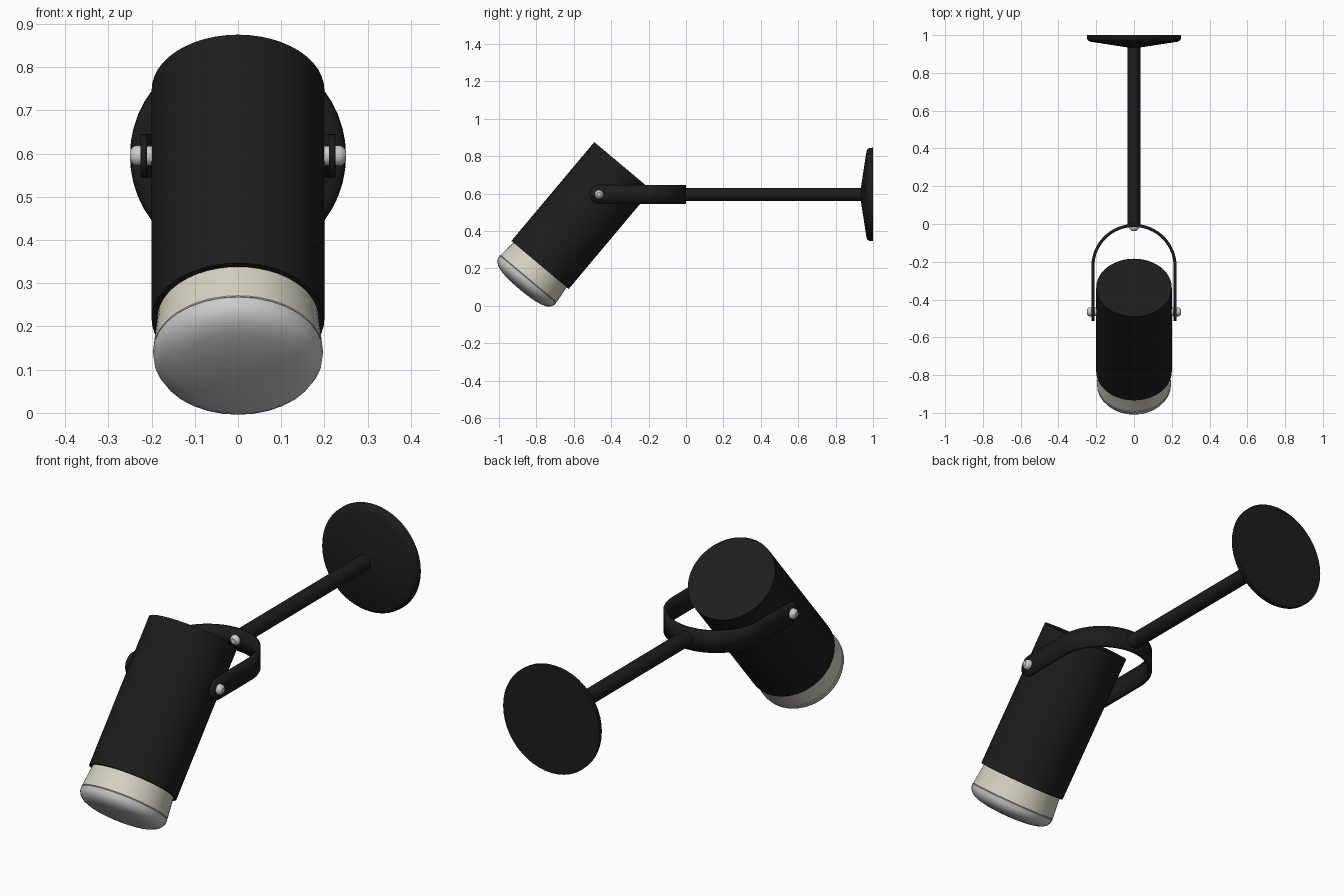
import bpy, bmesh
from math import sin, cos, pi, radians
from mathutils import Matrix, Vector

if "Cube" in bpy.data.objects:
    bpy.data.objects.remove(bpy.data.objects["Cube"])


def material(name, rgb):
    m = bpy.data.materials.new(name)
    m.diffuse_color = (*rgb, 1)
    m.use_nodes = True
    m.node_tree.nodes["Principled BSDF"].inputs["Base Color"].default_value = m.diffuse_color
    return m


black = material("black_paint", (0.012, 0.012, 0.012))
cream = material("cream_ring", (0.66, 0.65, 0.53))


def finish(name, bm, mat=None, angle=35):
    bmesh.ops.recalc_face_normals(bm, faces=bm.faces)
    me = bpy.data.meshes.new(name)
    bm.to_mesh(me)
    bm.free()
    ob = bpy.data.objects.new(name, me)
    bpy.context.collection.objects.link(ob)
    if mat:
        me.materials.append(mat)
    bpy.ops.object.select_all(action='DESELECT')
    ob.select_set(True)
    bpy.context.view_layer.objects.active = ob
    bpy.ops.object.shade_smooth_by_angle(angle=radians(angle))
    return ob


def lathe(name, profile, frame, mat=None, seg=48, angle=35):
    """Turn (radius, height) points about the local z axis; ends are capped."""
    bm = bmesh.new()
    rings = [[bm.verts.new(frame @ Vector((r * cos(2 * pi * i / seg), r * sin(2 * pi * i / seg), h)))
              for i in range(seg)] for r, h in profile]
    for a, b in zip(rings, rings[1:]):
        for i in range(seg):
            j = (i + 1) % seg
            bm.faces.new((a[i], a[j], b[j], b[i]))
    bm.faces.new(rings[0])
    bm.faces.new(rings[-1])
    return finish(name, bm, mat, angle)


Z = 0.595       # height of rod and pivots
PIVOT_Y = -0.465

# Tilted lamp head: local z runs from the top cap toward the lens
head = Matrix.Translation((0, -0.337, 0.7465)) @ Matrix.Rotation(radians(140), 4, 'X')
lathe("lamp_body", [(0.2, 0), (0.2, 0.69), (0.186, 0.69), (0.186, 0.67)], head, black)
lathe("lens_ring", [(0.186, 0.66), (0.187, 0.70), (0.196, 0.785), (0.19, 0.79)], head, cream)
lathe("lens", [(0.19, 0.782), (0.197, 0.79), (0.195, 0.808), (0.186, 0.824), (0.168, 0.838),
               (0.14, 0.848), (0.1, 0.855), (0.05, 0.859), (0.008, 0.86)], head, seg=32)

# Wall rod and wall plate along +y
back = Matrix.Translation((0, 0, Z)) @ Matrix.Rotation(radians(-90), 4, 'X')
lathe("wall_rod", [(0.035, -0.012), (0.035, 0.96)], back, black, seg=32)
lathe("wall_plate", [(0.036, 0.935), (0.23, 0.965), (0.242, 0.97), (0.249, 0.981), (0.25, 1.0)],
      back, black)

# U-shaped yoke: strip with rounded ends, bent around a half circle
R, H = 0.218, 0.05
arm = [(R, PIVOT_Y - H * sin(a), H * cos(a)) for a in (radians(d) for d in range(84, -1, -12))]
arch = [(R * cos(a), -0.226 + R * sin(a), H) for a in (pi * i / 32 for i in range(33))]
path = arm + arch + [(-x, y, h) for x, y, h in reversed(arm)]
bm = bmesh.new()
pairs = [(bm.verts.new((x, y, Z - h)), bm.verts.new((x, y, Z + h))) for x, y, h in path]
for a, b in zip(pairs, pairs[1:]):
    bm.faces.new((a[0], b[0], b[1], a[1]))
yoke = finish("yoke", bm, black)
solid = yoke.modifiers.new("thickness", 'SOLIDIFY')
solid.thickness = 0.016
solid.offset = 0

# Bolt heads and washers on the pivots, plus the screw inside the yoke
bolt = [(0.024, 0), (0.024, 0.01), (0.021, 0.017), (0.012, 0.024)]
for side, label in ((1, "right"), (-1, "left")):
    turn = Matrix.Rotation(side * pi / 2, 4, 'Y')
    lathe("pivot_bolt_" + label, bolt,
          Matrix.Translation((side * 0.226, PIVOT_Y, Z)) @ turn, seg=16)
    lathe("pivot_washer_" + label, [(0.023, 0), (0.023, 0.015)],
          Matrix.Translation((side * 0.196, PIVOT_Y, Z)) @ turn, seg=16)
lathe("yoke_screw", bolt,
      Matrix.Translation((0, -0.012, Z)) @ Matrix.Rotation(pi / 2, 4, 'X'), seg=16)
